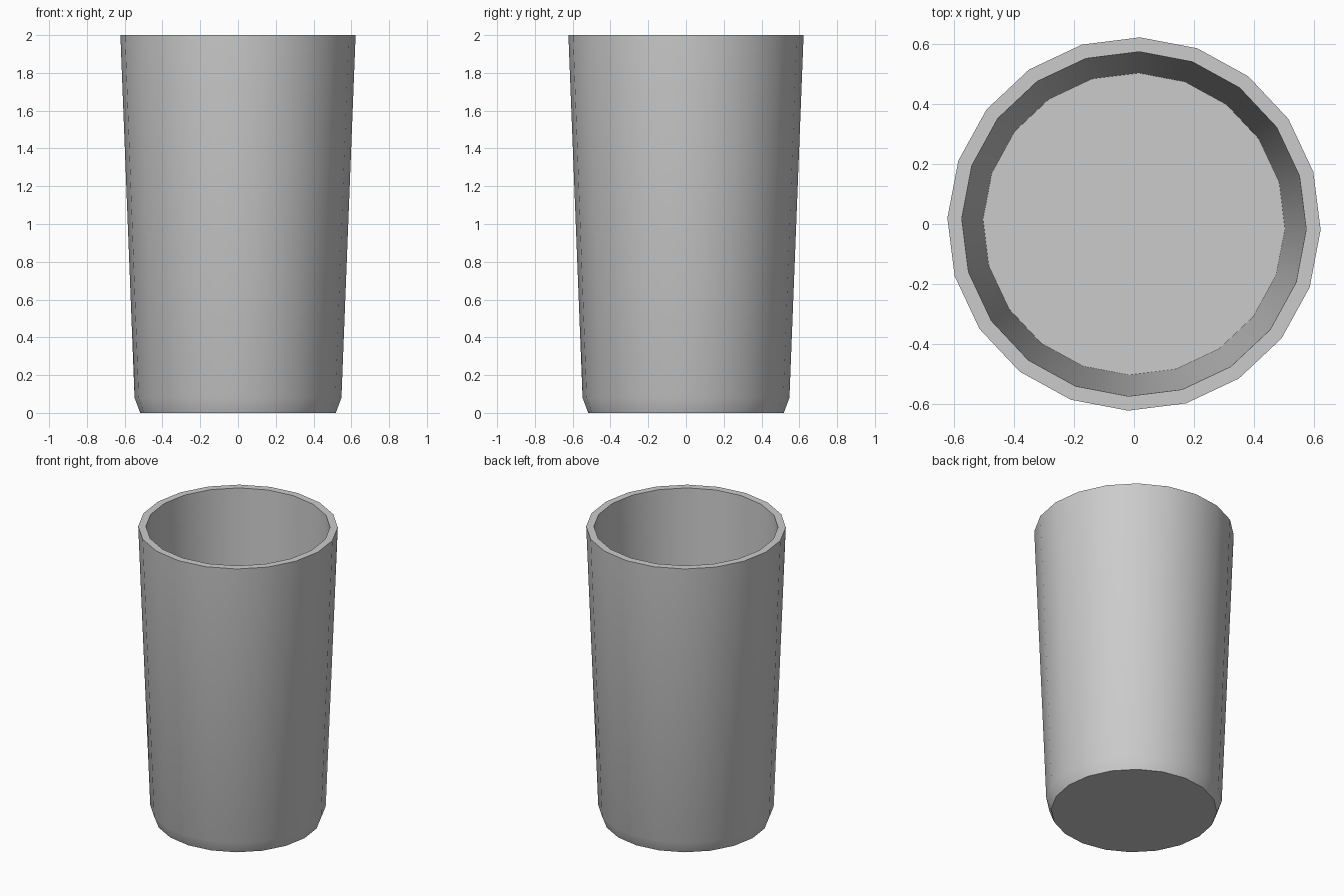
import bpy, bmesh, math

if "Cube" in bpy.data.objects:
    bpy.data.objects.remove(bpy.data.objects["Cube"])

SIDES = 20
TURN = math.radians(-1.8)

# Profile (radius, height): outer foot, chamfer, outer rim, inner rim, inner floor
PROFILE = [(0.518, 0.0), (0.548, 0.08), (0.623, 2.0), (0.575, 2.0), (0.504, 0.10)]

bm = bmesh.new()


def ring(radius, z):
    return [bm.verts.new((radius * math.cos(TURN + i * math.tau / SIDES),
                          radius * math.sin(TURN + i * math.tau / SIDES), z))
            for i in range(SIDES)]


rings = [ring(r, z) for r, z in PROFILE]

# Walls and rim
for a, b in zip(rings, rings[1:]):
    for i in range(SIDES):
        j = (i + 1) % SIDES
        bm.faces.new((a[i], a[j], b[j], b[i]))

# Underside and inner floor
bm.faces.new(rings[0][::-1])
bm.faces.new(rings[-1])
bmesh.ops.recalc_face_normals(bm, faces=bm.faces)

mesh = bpy.data.meshes.new("drinking_cup")
bm.to_mesh(mesh)
bm.free()
cup = bpy.data.objects.new("drinking_cup", mesh)
bpy.context.collection.objects.link(cup)

# Smooth round walls, sharp rim and base edges
bpy.context.view_layer.objects.active = cup
cup.select_set(True)
bpy.ops.object.shade_smooth_by_angle(angle=math.radians(30))
